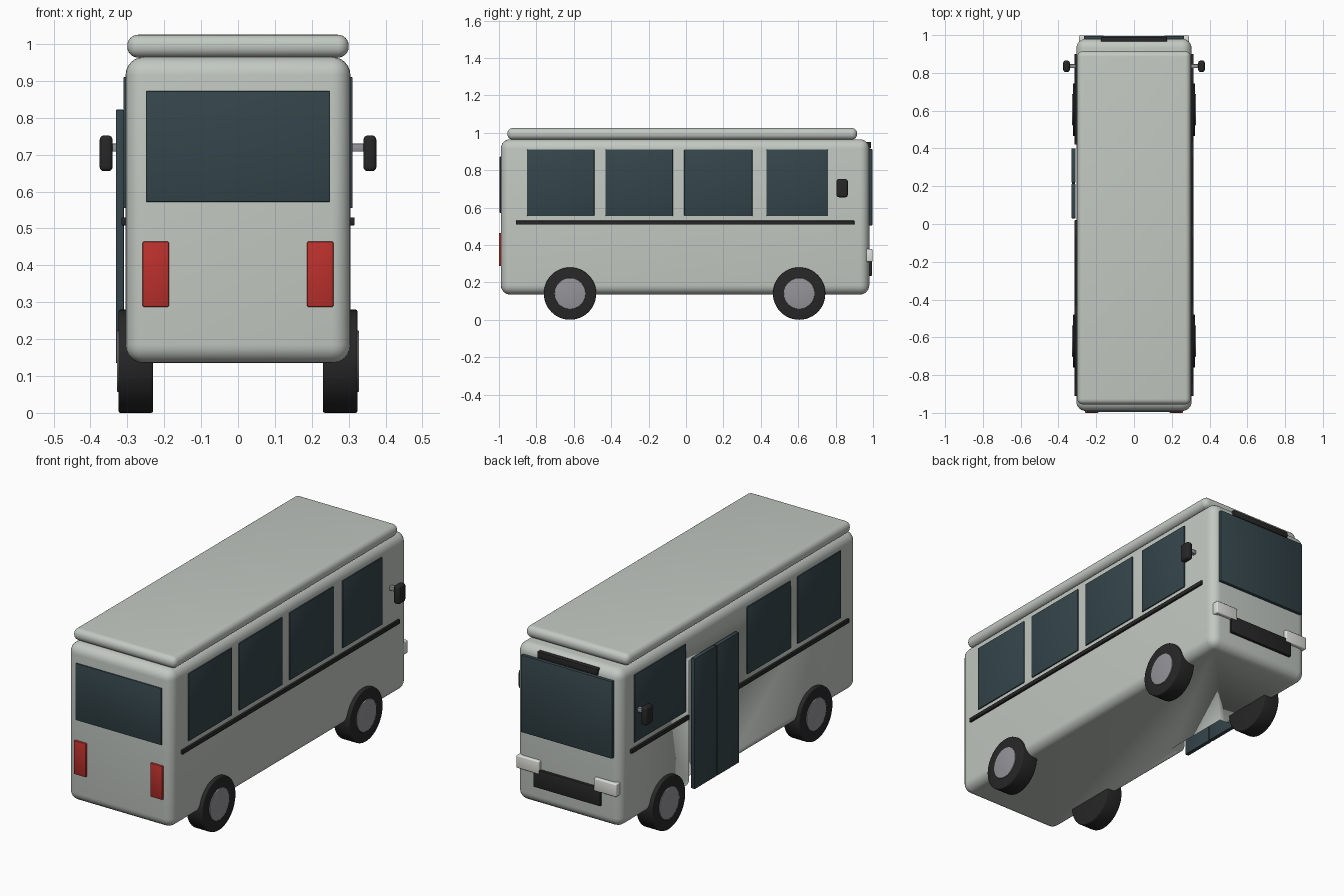
import bpy
from math import pi, radians

cube = bpy.data.objects.get("Cube")
if cube:
    bpy.data.objects.remove(cube, do_unlink=True)


def material(name, colour, rough=0.5):
    m = bpy.data.materials.new(name)
    m.use_nodes = True
    m.diffuse_color = (*colour, 1)
    shader = m.node_tree.nodes["Principled BSDF"]
    shader.inputs["Base Color"].default_value = (*colour, 1)
    shader.inputs["Roughness"].default_value = rough
    return m


PAINT = material("paint", (0.54, 0.58, 0.54))
GLASS = material("glass", (0.035, 0.06, 0.07), 0.3)
BLACK = material("black_trim", (0.02, 0.02, 0.02))
RED = material("tail_red", (0.5, 0.03, 0.025))
STEEL = material("steel", (0.3, 0.3, 0.32))
LAMP = material("lamp", (0.75, 0.75, 0.71))


def finish(obj, name, mat, bevel, segments):
    """Name, colour, round and smooth the active object."""
    obj.name = name
    if mat:
        obj.data.materials.append(mat)
    if bevel:
        mod = obj.modifiers.new("rounding", "BEVEL")
        mod.width, mod.segments = bevel, segments
        mod.limit_method = "ANGLE"
        bpy.ops.object.modifier_apply(modifier=mod.name)
    bpy.ops.object.shade_smooth_by_angle(angle=radians(35))
    return obj


def box(name, xs, ys, zs, mat, bevel=0.003, segments=2):
    """Box from its low and high limit on each axis."""
    limits = (xs, ys, zs)
    bpy.ops.mesh.primitive_cube_add(size=1, location=[(a + b) / 2 for a, b in limits])
    obj = bpy.context.object
    obj.scale = [abs(b - a) for a, b in limits]
    bpy.ops.object.transform_apply(location=False, rotation=False, scale=True)
    return finish(obj, name, mat, bevel, segments)


def disc(name, x, y, z, radius, width, mat, bevel):
    """Cylinder lying along the x axis."""
    bpy.ops.mesh.primitive_cylinder_add(vertices=48, radius=radius, depth=width,
                                        location=(x, y, z), rotation=(0, pi / 2, 0))
    return finish(bpy.context.object, name, mat, bevel, 3)


# Body shell with the doorway cut out of its right side
body = box("body", (-0.305, 0.305), (-0.99, 0.98), (0.135, 0.965), PAINT, 0.05, 6)
cutter = box("doorway_cutter", (-0.4, -0.22), (0.03, 0.41), (0.05, 0.81), None, 0)
cutter.hide_render = True
bpy.context.view_layer.objects.active = body
cut = body.modifiers.new("doorway", "BOOLEAN")
cut.operation, cut.object, cut.solver = "DIFFERENCE", cutter, "EXACT"
bpy.ops.object.modifier_apply(modifier=cut.name)
bpy.data.objects.remove(cutter, do_unlink=True)

# Roof slab
box("roof", (-0.30, 0.30), (-0.955, 0.915), (0.963, 1.025), PAINT, 0.029, 6)

# Side windows and waist stripes; the right side leaves room for the door
rear_panes = [(-0.85, -0.49), (-0.43, -0.07)]
sides = {
    "left": (1, rear_panes + [(-0.01, 0.355), (0.43, 0.76)], [(-0.91, 0.90)]),
    "right": (-1, rear_panes + [(0.44, 0.87)], [(-0.91, 0.02), (0.42, 0.90)]),
}
for label, (s, panes, stripes) in sides.items():
    for i, span in enumerate(panes, 1):
        box(f"{label}_window_{i}", (s * 0.295, s * 0.311), span, (0.555, 0.91), GLASS)
    for i, span in enumerate(stripes, 1):
        box(f"{label}_stripe_{i}", (s * 0.295, s * 0.316), span, (0.508, 0.53), BLACK)

    # Mirrors
    box(f"{label}_mirror_arm", (s * 0.295, s * 0.35), (0.825, 0.846), (0.708, 0.73), STEEL)
    box(f"{label}_mirror", (s * 0.34, s * 0.375), (0.805, 0.865), (0.655, 0.752), BLACK, 0.012, 4)

    # Wheels
    for end, y in (("front", 0.605), ("rear", -0.62)):
        disc(f"{label}_{end}_tyre", s * 0.277, y, 0.14, 0.14, 0.094, BLACK, 0.006)
        disc(f"{label}_{end}_hub", s * 0.313, y, 0.14, 0.083, 0.03, STEEL, 0.003)

    # Lamps
    box(f"{label}_headlight", (s * 0.16, s * 0.292), (0.96, 0.998), (0.31, 0.378), LAMP, 0.006, 3)
    box(f"{label}_tail_light", (s * 0.187, s * 0.259), (-1.0, -0.97), (0.287, 0.465), RED, 0.005)

# Two door leaves and the seal between them
for name, span in (("front", (0.218, 0.40)), ("rear", (0.03, 0.212))):
    box(f"door_{name}_leaf", (-0.331, -0.309), span, (0.135, 0.822), GLASS)
box("door_seal", (-0.328, -0.312), (0.208, 0.222), (0.14, 0.818), BLACK, 0)

# Front and rear panels
box("windscreen", (-0.265, 0.265), (0.965, 0.996), (0.505, 0.912), GLASS)
box("destination_board", (-0.175, 0.175), (0.955, 0.99), (0.917, 0.95), BLACK)
box("grille", (-0.195, 0.195), (0.965, 0.994), (0.235, 0.33), BLACK)
box("rear_window", (-0.25, 0.25), (-0.996, -0.975), (0.572, 0.872), GLASS)
